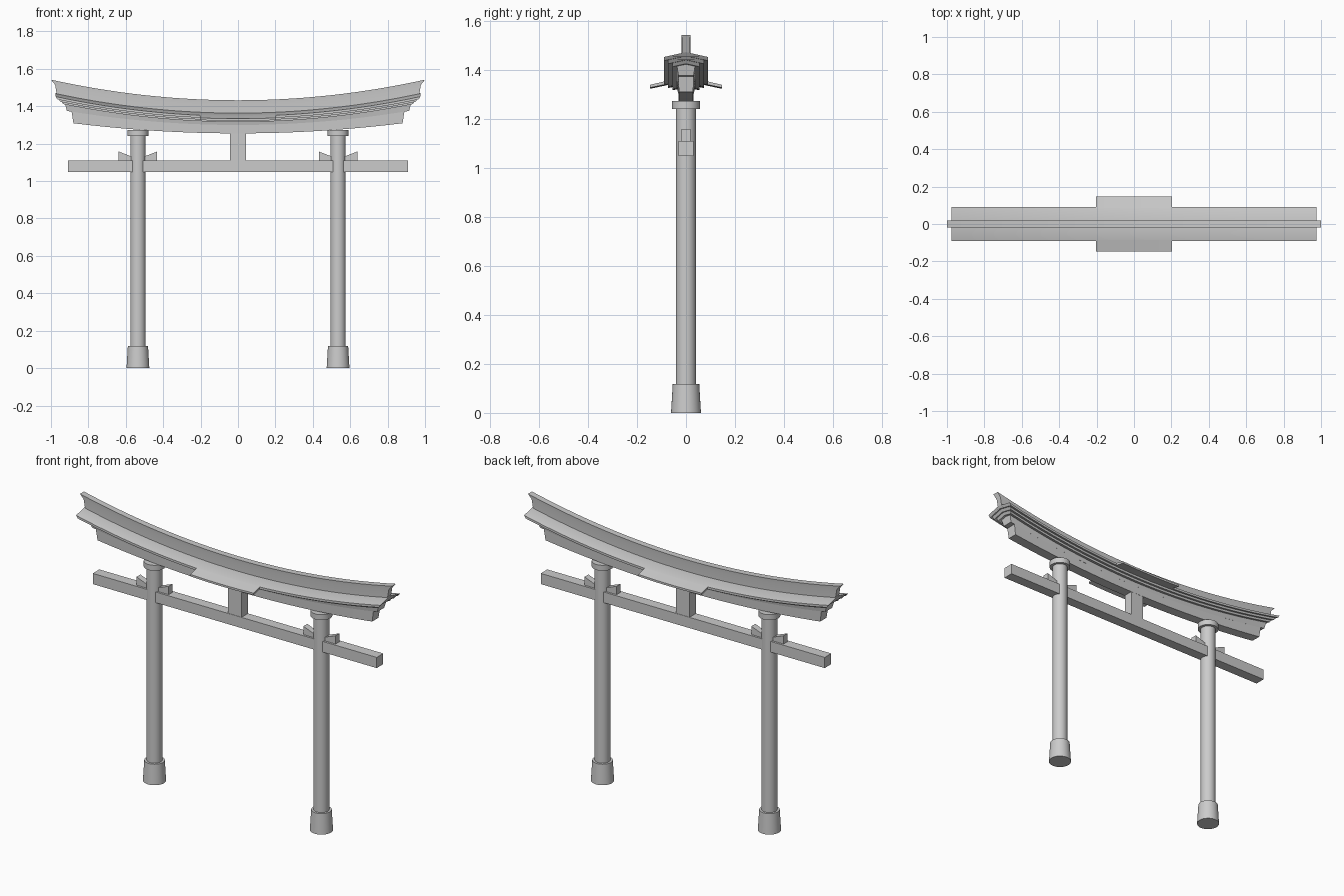
import bpy, bmesh, math

if "Cube" in bpy.data.objects:
    bpy.data.objects.remove(bpy.data.objects["Cube"])


def finish(name, bm):
    bmesh.ops.recalc_face_normals(bm, faces=bm.faces[:])
    me = bpy.data.meshes.new(name)
    bm.to_mesh(me)
    bm.free()
    ob = bpy.data.objects.new(name, me)
    bpy.context.collection.objects.link(ob)
    bpy.ops.object.select_all(action='DESELECT')
    ob.select_set(True)
    bpy.context.view_layer.objects.active = ob
    bpy.ops.object.shade_smooth_by_angle(angle=math.radians(30))
    return ob


# Curved member: each section point is (y, centre z, upward curvature, end x)
def sweep(name, section, steps=32):
    bm = bmesh.new()
    rows = []
    for i in range(steps + 1):
        t = 2 * i / steps - 1
        rows.append([bm.verts.new((t * e, y, z + k * (t * e) ** 2))
                     for y, z, k, e in section])
    n = len(section)
    for a, b in zip(rows, rows[1:]):
        for j in range(n):
            bm.faces.new((a[j], a[(j + 1) % n], b[(j + 1) % n], b[j]))
    bm.faces.new(rows[0])
    bm.faces.new(rows[-1][::-1])
    return finish(name, bm)


# Symmetric section from its right-hand half, listed bottom to top
def mirrored(half):
    return half + [(-y, z, k, e) for y, z, k, e in reversed(half) if y > 0]


# Thin gabled sheet following the roof curve
def gabled(name, width, apex, thick, end_top, end_low, slope=0.22, k=0.11):
    d = slope * width
    return sweep(name, mirrored([(0, apex - thick, k, end_low),
                                 (width, apex - thick - d, k, end_low),
                                 (width, apex - d, k, end_top),
                                 (0, apex, k, end_top)]))


# Extruded front-view outline
def extrude(name, outline, half_depth):
    bm = bmesh.new()
    f = bm.faces.new([bm.verts.new((x, -half_depth, z)) for x, z in outline])
    r = bmesh.ops.extrude_face_region(bm, geom=[f])
    for v in r['geom']:
        if isinstance(v, bmesh.types.BMVert):
            v.co.y = half_depth
    return finish(name, bm)


def box(name, x, z0, z1, half_depth):
    return extrude(name, [(-x, z0), (x, z0), (x, z1), (-x, z1)], half_depth)


def round_part(name, x, r0, r1, z0, z1):
    bm = bmesh.new()
    bmesh.ops.create_cone(bm, cap_ends=True, segments=32, radius1=r0,
                          radius2=r1, depth=z1 - z0)
    bmesh.ops.translate(bm, verts=bm.verts[:], vec=(x, 0, (z0 + z1) / 2))
    return finish(name, bm)


# Pillars with footing, cap and wedges
for side, s in (("left", -1), ("right", 1)):
    px = 0.535 * s
    round_part(side + "_pillar", px, 0.041, 0.041, 0.01, 1.26)
    round_part(side + "_footing", px, 0.061, 0.054, 0, 0.118)
    round_part(side + "_pillar_cap", px, 0.057, 0.057, 1.24, 1.272)
    for which, d in (("inner", -s), ("outer", s)):
        extrude(f"{side}_{which}_wedge",
                [(px + d * 0.03, 1.11), (px + d * 0.103, 1.11),
                 (px + d * 0.103, 1.158), (px + d * 0.03, 1.13)], 0.018)

# Tie beam and centre strut
box("tie_beam", 0.91, 1.048, 1.11, 0.03)
box("centre_strut", 0.043, 1.11, 1.28, 0.028)

# Curved lintels
sweep("lower_lintel", mirrored([(0.029, 1.255, 0.07, 0.88),
                                (0.031, 1.303, 0.09, 0.89)]))
sweep("upper_lintel", mirrored([(0.031, 1.30, 0.09, 0.915),
                                (0.037, 1.325, 0.105, 0.925),
                                (0, 1.335, 0.108, 0.925)]))

# Layered roof
gabled("lower_roof_layer", 0.056, 1.342, 0.014, 0.945, 0.935)
gabled("middle_roof_layer", 0.074, 1.354, 0.013, 0.96, 0.95)
gabled("roof", 0.09, 1.367, 0.013, 0.975, 0.965)

# Wider eave panels at the middle of the roof
for side, s in (("front", -1), ("back", 1)):
    sweep(side + "_eave", [(s * 0.085, 1.335, 0.11, 0.202),
                           (s * 0.147, 1.322, 0.11, 0.202),
                           (s * 0.147, 1.3335, 0.11, 0.202),
                           (s * 0.085, 1.3485, 0.11, 0.202)], 8)

# Ridge beam with flared ends
sweep("ridge", mirrored([(0.016, 1.355, 0.11, 0.968),
                         (0.016, 1.41, 0.11, 0.978),
                         (0.018, 1.432, 0.11, 1.0)]))
